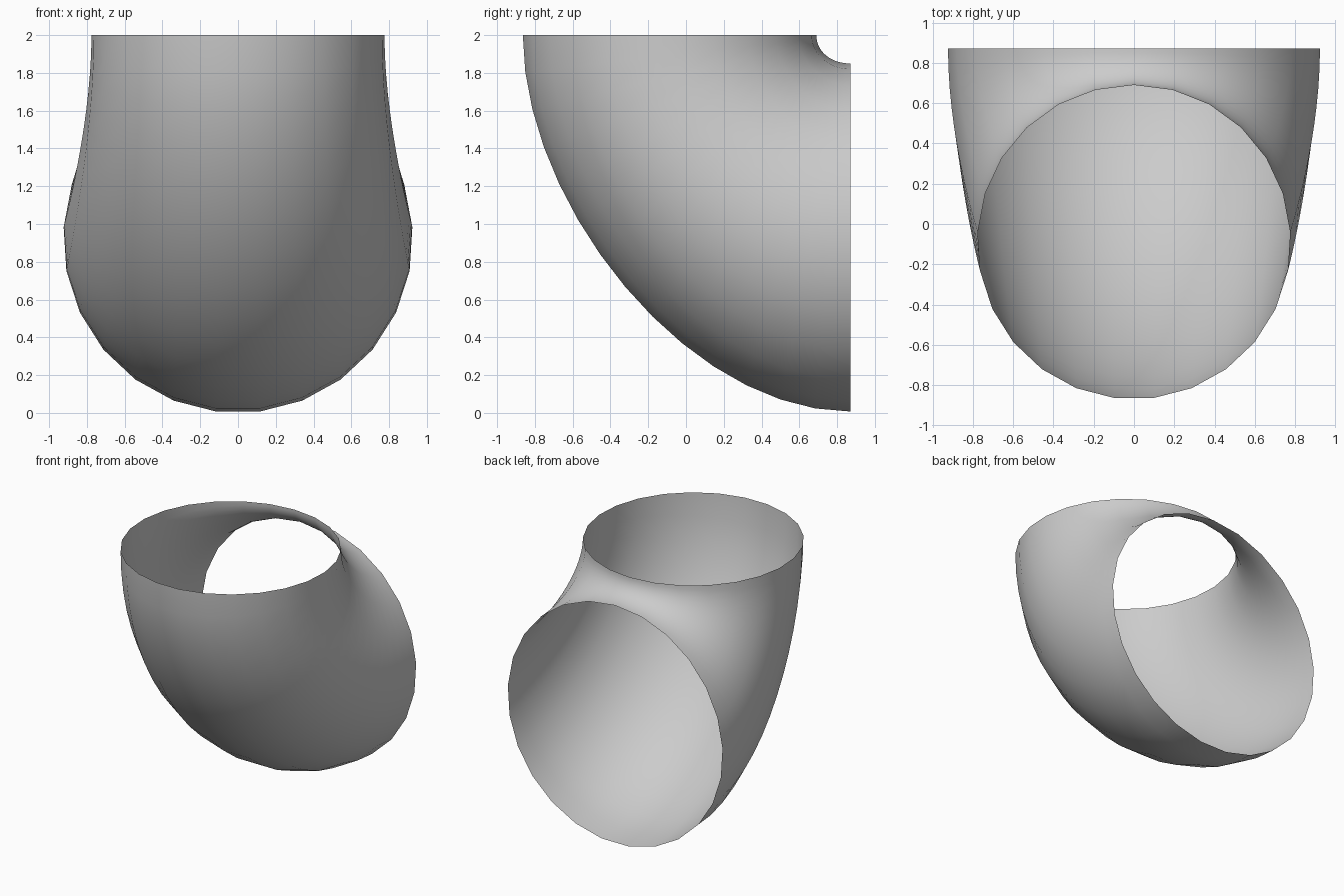
import bpy, bmesh, math
from mathutils import Vector

old = bpy.data.objects.get("Cube")
if old:
    bpy.data.objects.remove(old, do_unlink=True)

SIDES, STEPS = 25, 14

grey = bpy.data.materials.new("light_grey")
grey.use_nodes = True
colour = (0.6, 0.6, 0.6, 1)
grey.diffuse_color = colour
grey.node_tree.nodes["Principled BSDF"].inputs["Base Color"].default_value = colour


def bezier(points, t):
    a, b, c, d = (Vector((0, y, z)) for y, z in points)
    s = 1 - t
    return a * s**3 + b * 3 * s * s * t + c * 3 * s * t * t + d * t**3


# Bend profiles in the side plane, from the top opening to the back opening
outer = [(-0.87, 2), (-0.87, 1.1), (0, 0), (0.87, 0)]
inner = [(0.69, 2), (0.69, 1.91), (0.77, 1.85), (0.87, 1.85)]

# Elliptical rings spanning the two profiles, widening toward the back
bm = bmesh.new()
rings = []
for i in range(STEPS + 1):
    t = i / STEPS
    p, q = bezier(inner, t), bezier(outer, t)
    width = 0.777 + 0.148 * t * t * (3 - 2 * t)
    ring = []
    for k in range(SIDES):
        a = 2 * math.pi * k / SIDES
        co = (p + q) / 2 + (p - q) / 2 * math.cos(a)
        co.x = width * math.sin(a)
        ring.append(bm.verts.new(co))
    rings.append(ring)

# Open pipe wall
for r, s in zip(rings, rings[1:]):
    for k in range(SIDES):
        n = (k + 1) % SIDES
        bm.faces.new((r[k], s[k], s[n], r[n])).smooth = True
bmesh.ops.recalc_face_normals(bm, faces=bm.faces)
# The outermost wall face at the front must point toward -y
front = min(bm.faces, key=lambda f: f.calc_center_median().y)
if front.normal.y > 0:
    bmesh.ops.reverse_faces(bm, faces=bm.faces)

mesh = bpy.data.meshes.new("pipe_elbow")
bm.to_mesh(mesh)
bm.free()
mesh.materials.append(grey)
elbow = bpy.data.objects.new("pipe_elbow", mesh)
bpy.context.collection.objects.link(elbow)
